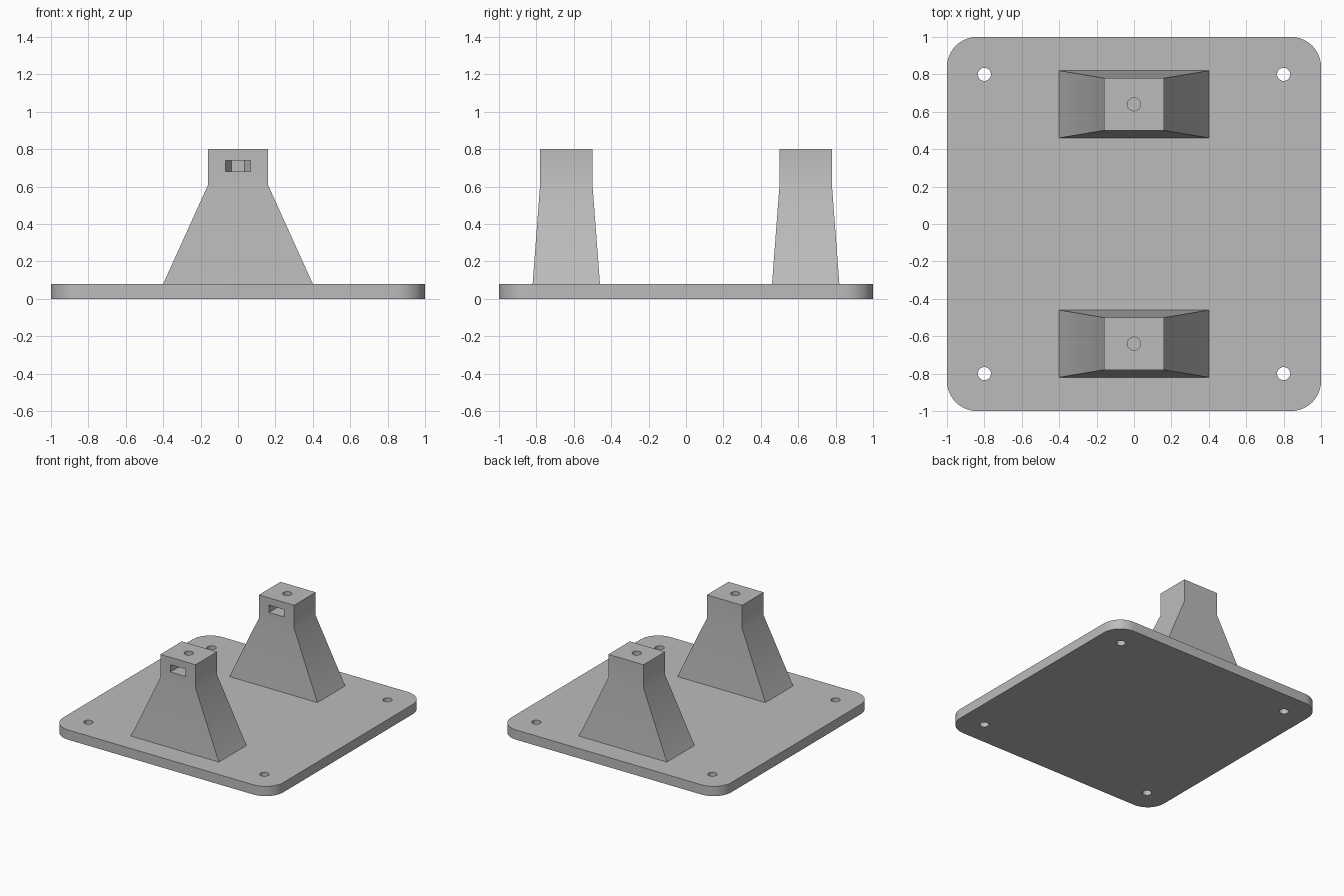
import bpy, bmesh, math

if "Cube" in bpy.data.objects:
    bpy.data.objects.remove(bpy.data.objects["Cube"], do_unlink=True)

GREY = (0.5, 0.5, 0.5, 1.0)
grey = bpy.data.materials.new("plain_grey")
grey.use_nodes = True
grey.diffuse_color = GREY
grey.node_tree.nodes["Principled BSDF"].inputs["Base Color"].default_value = GREY


def loft(name, rings):
    """Closed solid through a stack of matching point rings."""
    bm = bmesh.new()
    loops = [[bm.verts.new(p) for p in ring] for ring in rings]
    n = len(loops[0])
    for low, high in zip(loops, loops[1:]):
        for i in range(n):
            j = (i + 1) % n
            bm.faces.new((low[i], low[j], high[j], high[i]))
    bm.faces.new(loops[0][::-1])
    bm.faces.new(loops[-1])
    bmesh.ops.recalc_face_normals(bm, faces=bm.faces)
    mesh = bpy.data.meshes.new(name)
    bm.to_mesh(mesh)
    bm.free()
    mesh.materials.append(grey)
    obj = bpy.data.objects.new(name, mesh)
    bpy.context.collection.objects.link(obj)
    return obj


def prism(name, outline, z0, z1):
    return loft(name, [[(x, y, z) for x, y in outline] for z in (z0, z1)])


def rectangle(hx, hy, cy, z):
    return [(sx * hx, cy + sy * hy, z)
            for sx, sy in ((-1, -1), (1, -1), (1, 1), (-1, 1))]


def circle(cx, cy, r, n=32):
    return [(cx + r * math.cos(math.tau * i / n), cy + r * math.sin(math.tau * i / n))
            for i in range(n)]


def rounded_square(half, r, steps=12):
    points = []
    for k, (sx, sy) in enumerate(((1, 1), (-1, 1), (-1, -1), (1, -1))):
        for i in range(steps + 1):
            a = math.pi / 2 * (k + i / steps)
            points.append((sx * (half - r) + r * math.cos(a),
                           sy * (half - r) + r * math.sin(a)))
    return points


def cut(obj, cutter):
    """Subtract the cutter, then discard it."""
    cutter.hide_render = True
    mod = obj.modifiers.new("cut", "BOOLEAN")
    mod.operation = "DIFFERENCE"
    mod.solver = "EXACT"
    mod.object = cutter
    bpy.ops.object.select_all(action="DESELECT")
    bpy.context.view_layer.objects.active = obj
    obj.select_set(True)
    bpy.ops.object.modifier_apply(modifier=mod.name)
    bpy.data.objects.remove(cutter, do_unlink=True)


def smooth(obj):
    bpy.ops.object.select_all(action="DESELECT")
    bpy.context.view_layer.objects.active = obj
    obj.select_set(True)
    bpy.ops.object.shade_smooth_by_angle(angle=math.radians(30))


PLATE_TOP, HOLE_R = 0.08, 0.035

# Base plate with rounded corners and four screw holes
plate = prism("base_plate", rounded_square(1.0, 0.16), 0, PLATE_TOP)
for sx in (-1, 1):
    for sy in (-1, 1):
        cut(plate, prism("screw_hole", circle(sx * 0.8, sy * 0.8, HOLE_R), -0.1, 0.2))
smooth(plate)

# Two tapered posts, each with a blind bolt hole and a nut slot open to the front
for name, cy in (("front_post", -0.64), ("back_post", 0.64)):
    post = loft(name, [rectangle(0.4, 0.18, cy, PLATE_TOP),
                       rectangle(0.16, 0.14, cy, 0.61),
                       rectangle(0.16, 0.14, cy, 0.8)])
    cut(post, prism("bolt_hole", circle(0, cy, HOLE_R), 0.6, 0.9))
    r = 0.068
    slot = [(-r, cy - 0.3), (r, cy - 0.3)] + circle(0, cy, r, 6)[:4]
    cut(post, prism("nut_slot", slot, 0.68, 0.74))
    smooth(post)
